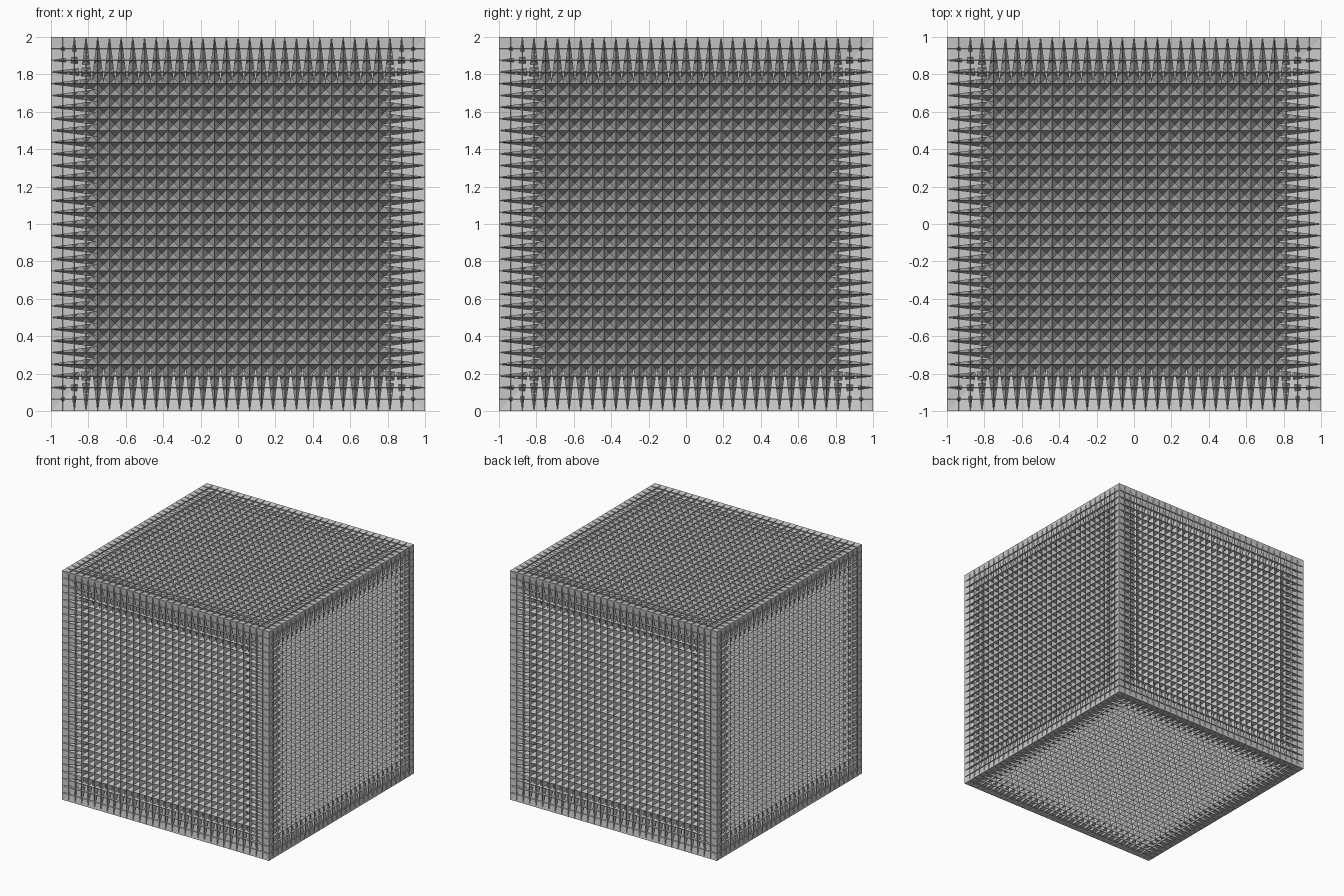
import bpy, bmesh
from math import pi
from mathutils import Matrix, Vector

if "Cube" in bpy.data.objects:
    bpy.data.objects.remove(bpy.data.objects["Cube"])

CELLS = 32      # foam wedges along each side of a wall
DEPTH = 0.25    # how far the wedges reach into the room


def wedge_wall(name, rotation):
    """A square wall of hollow pyramids whose points face the room centre."""
    bm = bmesh.new()
    bmesh.ops.create_grid(bm, x_segments=CELLS, y_segments=CELLS, size=1)
    bmesh.ops.translate(bm, verts=bm.verts, vec=(0, 0, 1))
    res = bmesh.ops.poke(bm, faces=bm.faces[:])
    for tip in res["verts"]:
        tip.co.z = 1 - DEPTH
    bmesh.ops.transform(bm, verts=bm.verts,
                        matrix=Matrix.Translation((0, 0, 1)) @ rotation)
    mesh = bpy.data.meshes.new(name)
    bm.to_mesh(mesh)
    bm.free()
    obj = bpy.data.objects.new(name, mesh)
    bpy.context.collection.objects.link(obj)


# Six absorber walls of the chamber
wedge_wall("ceiling_wedges", Matrix.Identity(4))
wedge_wall("floor_wedges", Matrix.Rotation(pi, 4, 'X'))
wedge_wall("front_wall_wedges", Matrix.Rotation(pi / 2, 4, 'X'))
wedge_wall("back_wall_wedges", Matrix.Rotation(-pi / 2, 4, 'X'))
wedge_wall("right_wall_wedges", Matrix.Rotation(pi / 2, 4, 'Y'))
wedge_wall("left_wall_wedges", Matrix.Rotation(-pi / 2, 4, 'Y'))
